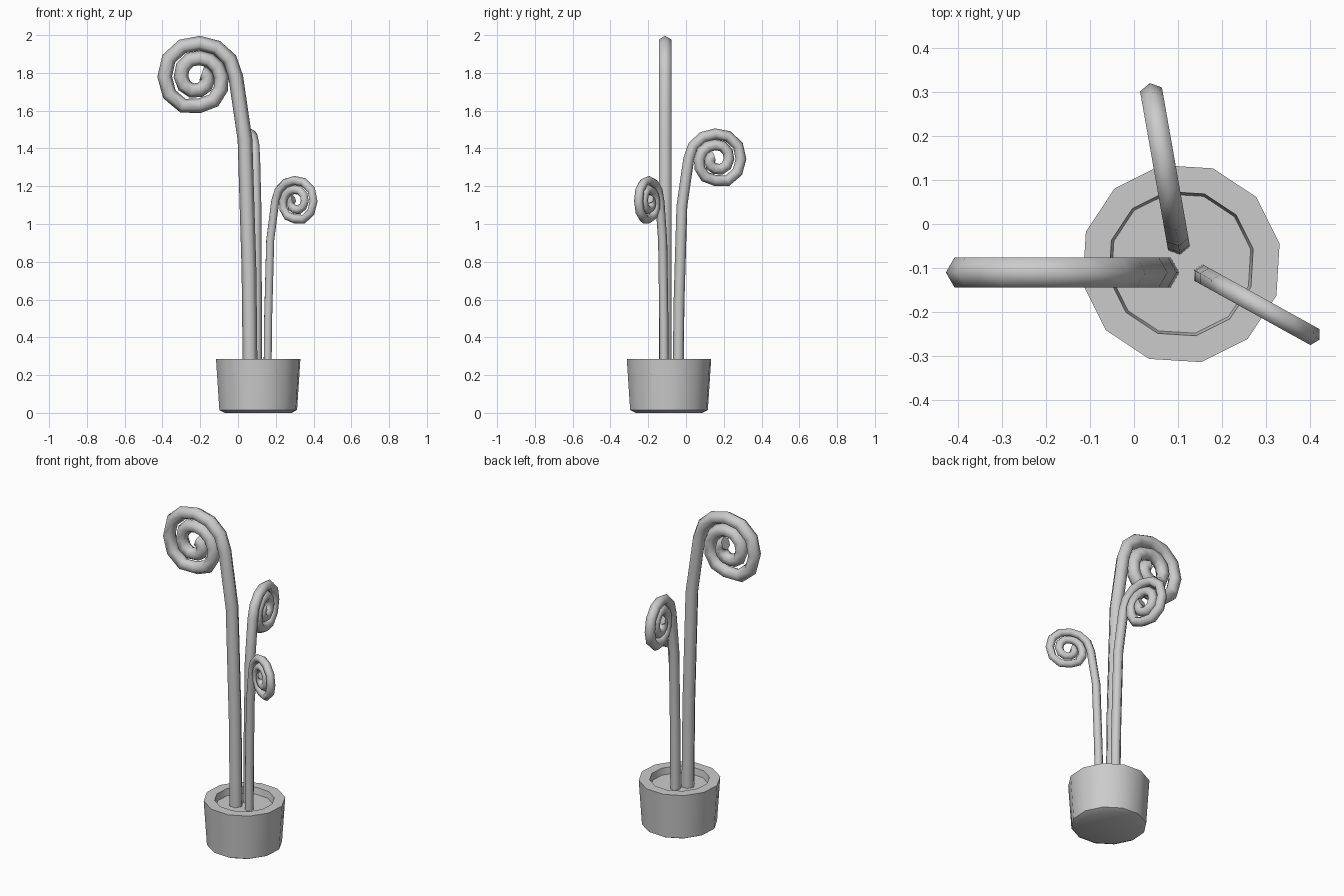
import bpy, bmesh, math
from mathutils import Vector, Matrix

cube = bpy.data.objects.get("Cube")
if cube:
    bpy.data.objects.remove(cube, do_unlink=True)

grey = bpy.data.materials.new("plain grey")
grey.use_nodes = True
colour = (0.6, 0.6, 0.6, 1)
grey.diffuse_color = colour
grey.node_tree.nodes["Principled BSDF"].inputs["Base Color"].default_value = colour


def finish(bm, name, smooth_angle):
    bmesh.ops.recalc_face_normals(bm, faces=bm.faces)
    mesh = bpy.data.meshes.new(name)
    bm.to_mesh(mesh)
    bm.free()
    mesh.materials.append(grey)
    obj = bpy.data.objects.new(name, mesh)
    bpy.context.collection.objects.link(obj)
    bpy.ops.object.select_all(action='DESELECT')
    obj.select_set(True)
    bpy.context.view_layer.objects.active = obj
    bpy.ops.object.shade_smooth_by_angle(angle=math.radians(smooth_angle))
    return obj


def skin(bm, rings):
    """Bridge consecutive vertex rings and cap both ends."""
    loops = [[bm.verts.new(p) for p in ring] for ring in rings]
    for a, b in zip(loops, loops[1:]):
        for i in range(len(a)):
            j = (i + 1) % len(a)
            bm.faces.new((a[i], a[j], b[j], b[i]))
    bm.faces.new(loops[0])
    bm.faces.new(loops[-1])


def build_pot(name, centre, sides=12, turn=math.radians(11.5)):
    # Radius and height from the base, over the rim, down to the soil
    profile = [(.18, 0), (.21, .015), (.228, .285), (.167, .285), (.161, .245)]
    rings = [[Vector((centre[0] + r * math.cos(turn + math.tau * k / sides),
                      centre[1] + r * math.sin(turn + math.tau * k / sides), z))
              for k in range(sides)] for r, z in profile]
    bm = bmesh.new()
    skin(bm, rings)
    return finish(bm, name, 40)


# Stalk path: a nearly straight stem, then a coil in steps of 30 degrees
stem = [(0, 0), (.008, .7), (.029, 1.386)]
coil_radii = [.19, .183, .178, .177, .185, .19, .186, .186, .178, .153, .146,
              .128, .114, .105, .1, .099, .104, .104, .1, .095, .085, .07,
              .058, .046, .035, .026, .02]
coil_u, coil_v = .268, 1.72
path = [Vector((u, 0, v)) for u, v in stem]
for k, r in enumerate(coil_radii):
    t = math.radians(30 * k)
    path.append(Vector((coil_u - r * math.cos(t), 0, coil_v + r * math.sin(t))))


def build_frond(name, base, heading, scale, radius=.039, sides=6):
    place = (Matrix.Translation((*base, .06))
             @ Matrix.Rotation(math.radians(heading), 4, 'Z')
             @ Matrix.Scale(scale, 4))
    across = Vector((0, 1, 0))
    rings = []
    for i, p in enumerate(path):
        ahead = (path[min(i + 1, len(path) - 1)] - path[max(i - 1, 0)]).normalized()
        out = across.cross(ahead)
        rings.append([place @ (p + radius * (out * math.cos(a) + across * math.sin(a)))
                      for a in (math.tau * k / sides for k in range(sides))])
    bm = bmesh.new()
    skin(bm, rings)
    return finish(bm, name, 65)


build_pot("pot", (.107, -.09))
build_frond("tall_frond", (.066, -.11), 180, 1)
build_frond("middle_frond", (.1, -.043), 100, .747)
build_frond("short_frond", (.155, -.115), -29, .617)
